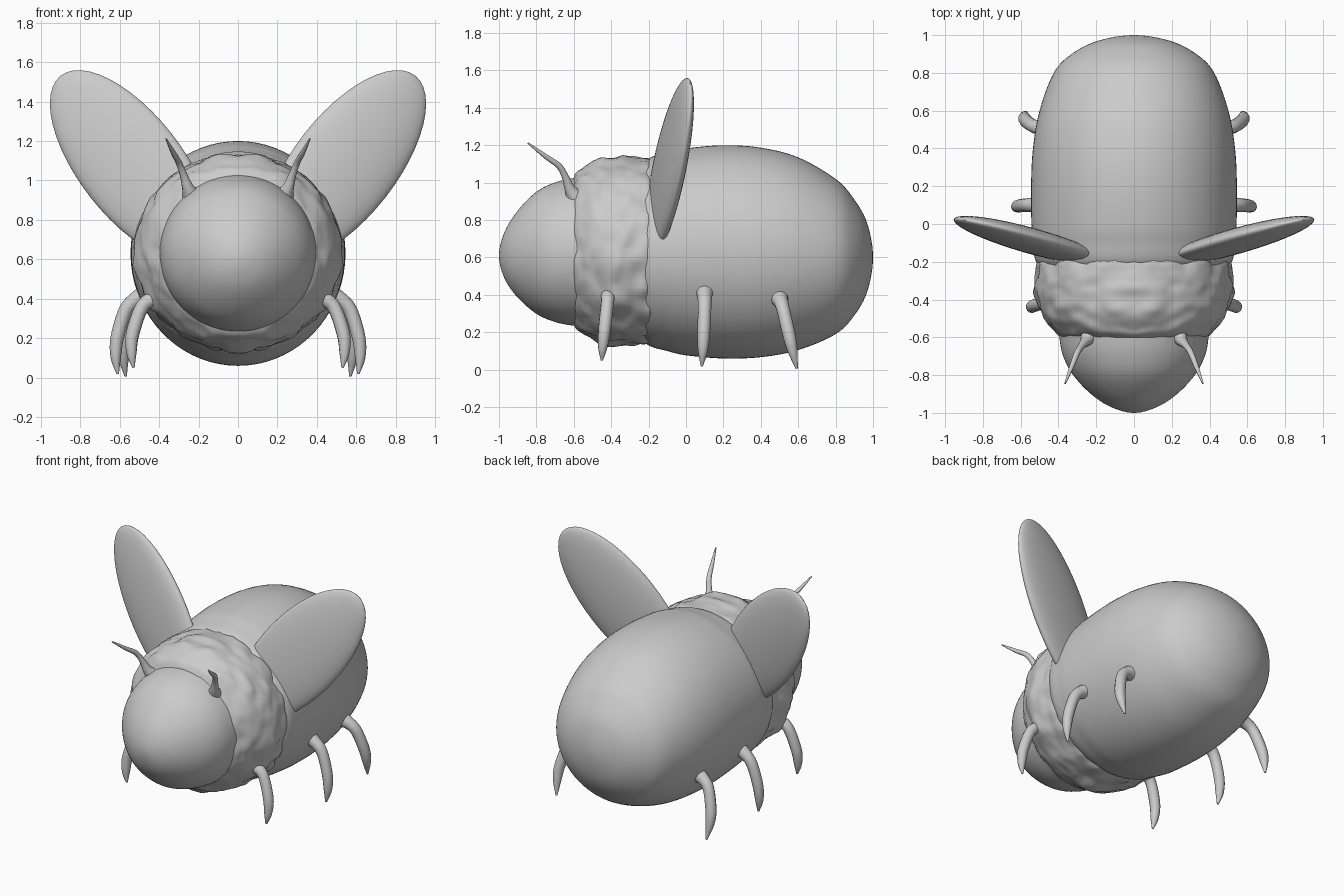
import bpy, math
from mathutils import Vector, noise

if "Cube" in bpy.data.objects:
    bpy.data.objects.remove(bpy.data.objects["Cube"])

grey = bpy.data.materials.new("plain grey")
grey.diffuse_color = (0.6, 0.6, 0.6, 1)
grey.use_nodes = True
grey.node_tree.nodes["Principled BSDF"].inputs["Base Color"].default_value = grey.diffuse_color


def finish(name, mesh):
    ob = bpy.data.objects.new(name, mesh)
    bpy.context.collection.objects.link(ob)
    mesh.materials.clear()
    mesh.materials.append(grey)
    for p in mesh.polygons:
        p.use_smooth = True
    return ob


def smooth_path(rows, steps, first=None, last=None):
    """Catmull-Rom samples through the rows."""
    pts = [Vector(r) for r in rows]
    pts = [first or pts[0] * 2 - pts[1]] + pts + [last or pts[-1] * 2 - pts[-2]]
    out = []
    for i in range(1, len(pts) - 2):
        a, b, c, d = pts[i - 1:i + 3]
        for s in range(steps):
            t = s / steps
            out.append(0.5 * (2 * b + (c - a) * t + (2 * a - 5 * b + 4 * c - d) * t * t
                              + (3 * b - a - 3 * c + d) * t ** 3))
    return out + [pts[-2]]


def lathe(name, rows, seg=72, steps=6, bump=0.0):
    """Loft ellipses along y; rows are (y, half width, half height, centre z)."""
    y, w, h, z = rows[-1]
    last = None
    if w == 0:
        q = rows[-2]
        last = Vector((q[0], -q[1], -q[2], q[3]))
    rings = smooth_path(rows, steps, last=last)
    verts, faces = [], []
    for y, w, h, z in rings:
        for k in range(seg):
            a = 2 * math.pi * k / seg
            c, s = math.cos(a), math.sin(a)
            p = Vector((abs(c) * w, y, s * h))
            f = 1 + bump * (noise.noise(p * 9) + 0.5 * noise.noise(p * 17))
            verts.append((w * c * f, y, z + h * s * f))
    for r in range(len(rings) - 1):
        for k in range(seg):
            n = (k + 1) % seg
            faces.append((r * seg + k, r * seg + n, (r + 1) * seg + n, (r + 1) * seg + k))
    faces.append(tuple(reversed(range(seg))))
    if w > 1e-4:
        faces.append(tuple(range((len(rings) - 1) * seg, len(rings) * seg)))
    if rows[-1][0] > rows[0][0]:
        faces = [tuple(reversed(f)) for f in faces]
    me = bpy.data.meshes.new(name)
    me.from_pydata(verts, [], faces)
    me.validate()
    return finish(name, me)


def tube(name, rows, side):
    """Tapered limb; rows are (x, y, z, radius)."""
    cu = bpy.data.curves.new(name, 'CURVE')
    cu.dimensions = '3D'
    cu.bevel_depth = 1.0
    cu.bevel_resolution = 4
    cu.use_fill_caps = True
    pts = smooth_path(rows, 6)
    sp = cu.splines.new('POLY')
    sp.points.add(len(pts) - 1)
    for q, p in zip(sp.points, pts):
        q.co = (p[0] * side, p[1], p[2], 1)
        q.radius = max(p[3], 0.002)
    tmp = bpy.data.objects.new("tmp", cu)
    bpy.context.collection.objects.link(tmp)
    dg = bpy.context.evaluated_depsgraph_get()
    me = bpy.data.meshes.new_from_object(tmp.evaluated_get(dg))
    bpy.data.objects.remove(tmp)
    me.name = name
    return finish(name, me)


def wing(name, side):
    """Flattened ellipsoid, raised outward and swept back."""
    a = math.radians(52)
    nu, nv = 48, 24
    verts, faces = [], []
    for j in range(nv + 1):
        t = math.pi * j / nv
        for i in range(nu):
            f = 2 * math.pi * i / nu
            u = 0.58 * math.cos(t)
            v = 0.262 * math.sin(t) * math.cos(f)
            dx = u * math.cos(a) - v * math.sin(a)
            dz = u * math.sin(a) + v * math.cos(a)
            y = -0.09 + 0.21 * dx + 0.08 * dz + 0.065 * math.sin(t) * math.sin(f)
            verts.append((side * (0.542 + dx), y, 1.075 + dz))
    for j in range(nv):
        for i in range(nu):
            n = (i + 1) % nu
            q = (j * nu + i, j * nu + n, (j + 1) * nu + n, (j + 1) * nu + i)
            faces.append(q if side > 0 else q[::-1])
    me = bpy.data.meshes.new(name)
    me.from_pydata(verts, [], faces)
    me.validate()
    return finish(name, me)


# Body sections
lathe("abdomen", [(-0.28, 0.44, 0.43, 0.63), (-0.2, 0.518, 0.5, 0.63), (-0.1, 0.535, 0.53, 0.63),
                  (0, 0.543, 0.553, 0.63), (0.2, 0.545, 0.57, 0.63), (0.4, 0.535, 0.56, 0.627),
                  (0.6, 0.5, 0.515, 0.62), (0.8, 0.425, 0.415, 0.605), (0.9, 0.33, 0.31, 0.6),
                  (0.97, 0.19, 0.18, 0.6), (1.0, 0, 0, 0.6)])
lathe("thorax", [(-0.16, 0.46, 0.45, 0.635), (-0.2, 0.51, 0.495, 0.635), (-0.3, 0.522, 0.498, 0.635),
                 (-0.4, 0.515, 0.5, 0.637), (-0.5, 0.47, 0.478, 0.637), (-0.57, 0.415, 0.43, 0.637),
                 (-0.6, 0.385, 0.39, 0.635)], seg=96, steps=8, bump=0.04)
lathe("head", [(-0.5, 0.4, 0.405, 0.63), (-0.6, 0.395, 0.395, 0.63), (-0.7, 0.375, 0.373, 0.628),
               (-0.8, 0.322, 0.326, 0.625), (-0.9, 0.228, 0.232, 0.618), (-0.97, 0.12, 0.125, 0.612),
               (-1.0, 0, 0, 0.61)])

# Legs, front to back
legs = {
    "front_leg": [(0.36, -0.41, 0.41, 0.06), (0.42, -0.415, 0.4, 0.042), (0.485, -0.42, 0.36, 0.035),
                  (0.535, -0.435, 0.22, 0.034), (0.54, -0.445, 0.12, 0.025), (0.53, -0.45, 0.05, 0.006)],
    "middle_leg": [(0.44, 0.1, 0.43, 0.06), (0.51, 0.1, 0.4, 0.042), (0.57, 0.1, 0.34, 0.036),
                   (0.613, 0.095, 0.2, 0.034), (0.62, 0.09, 0.1, 0.026), (0.61, 0.085, 0.018, 0.006)],
    "rear_leg": [(0.42, 0.495, 0.39, 0.06), (0.48, 0.505, 0.37, 0.042), (0.535, 0.52, 0.32, 0.036),
                 (0.575, 0.55, 0.19, 0.035), (0.58, 0.57, 0.1, 0.027), (0.57, 0.592, 0.006, 0.006)],
}
antenna = [(0.235, -0.59, 0.92, 0.05), (0.255, -0.62, 0.965, 0.03), (0.277, -0.645, 1.03, 0.019),
           (0.3, -0.68, 1.09, 0.016), (0.328, -0.75, 1.14, 0.013), (0.365, -0.845, 1.212, 0.004)]

# Mirrored parts
for side, label in ((1, "left"), (-1, "right")):
    for part, rows in legs.items():
        tube(f"{label}_{part}", rows, side)
    tube(f"{label}_antenna", antenna, side)
    wing(f"{label}_wing", side)
